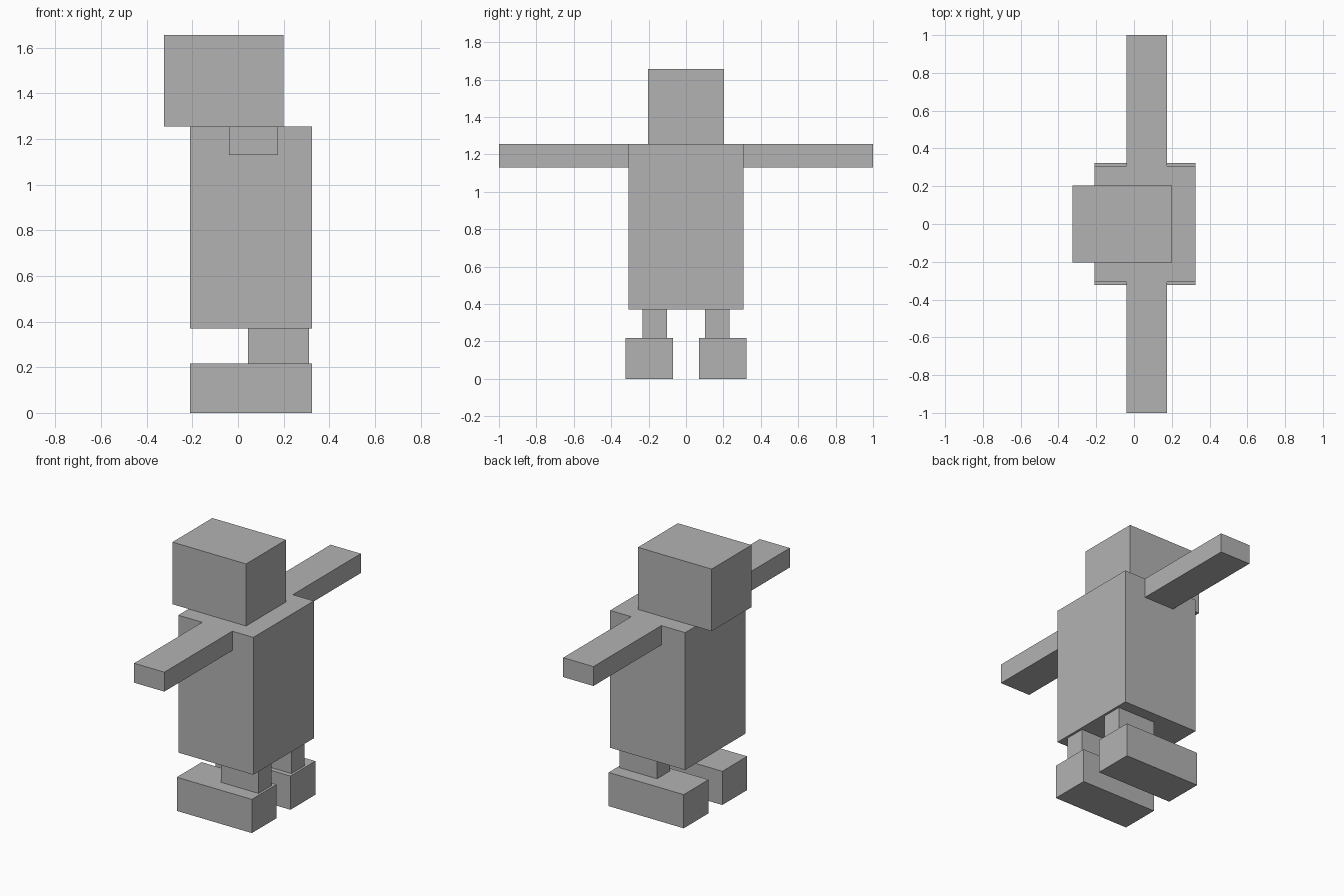
import bpy
import bmesh
from mathutils import Vector

# Remove the default object
cube = bpy.data.objects.get("Cube")
if cube:
    bpy.data.objects.remove(cube, do_unlink=True)

# Single flat grey
GREY = (0.45, 0.45, 0.45, 1.0)
grey = bpy.data.materials.new("plain_grey")
grey.use_nodes = True
grey.diffuse_color = GREY
bsdf = next(n for n in grey.node_tree.nodes if n.type == 'BSDF_PRINCIPLED')
bsdf.inputs["Base Color"].default_value = GREY


def box(name, x, y, z):
    """Box spanning the (min, max) ranges x, y and z, with its origin at the centre."""
    size = Vector((x[1] - x[0], y[1] - y[0], z[1] - z[0]))
    mesh = bpy.data.meshes.new(name)
    bm = bmesh.new()
    bmesh.ops.create_cube(bm, size=1.0)
    bmesh.ops.scale(bm, vec=size, verts=bm.verts)
    bm.to_mesh(mesh)
    bm.free()
    mesh.materials.append(grey)
    obj = bpy.data.objects.new(name, mesh)
    obj.location = (sum(x) / 2, sum(y) / 2, sum(z) / 2)
    bpy.context.collection.objects.link(obj)
    return obj


# Head and body
box("head", (-0.325, 0.20), (-0.203, 0.203), (1.255, 1.655))
box("torso", (-0.21, 0.325), (-0.308, 0.308), (0.37, 1.255))

# Limbs, repeated on the front (-y) and back (+y)
limbs = {
    "arm": ((-0.04, 0.175), (0.308, 1.0), (1.13, 1.255)),
    "leg": ((0.043, 0.31), (0.102, 0.233), (0.217, 0.37)),
    "foot": ((-0.21, 0.325), (0.07, 0.323), (0.0, 0.217)),
}
for part, (x, y, z) in limbs.items():
    box("back_" + part, x, y, z)
    box("front_" + part, x, (-y[1], -y[0]), z)
